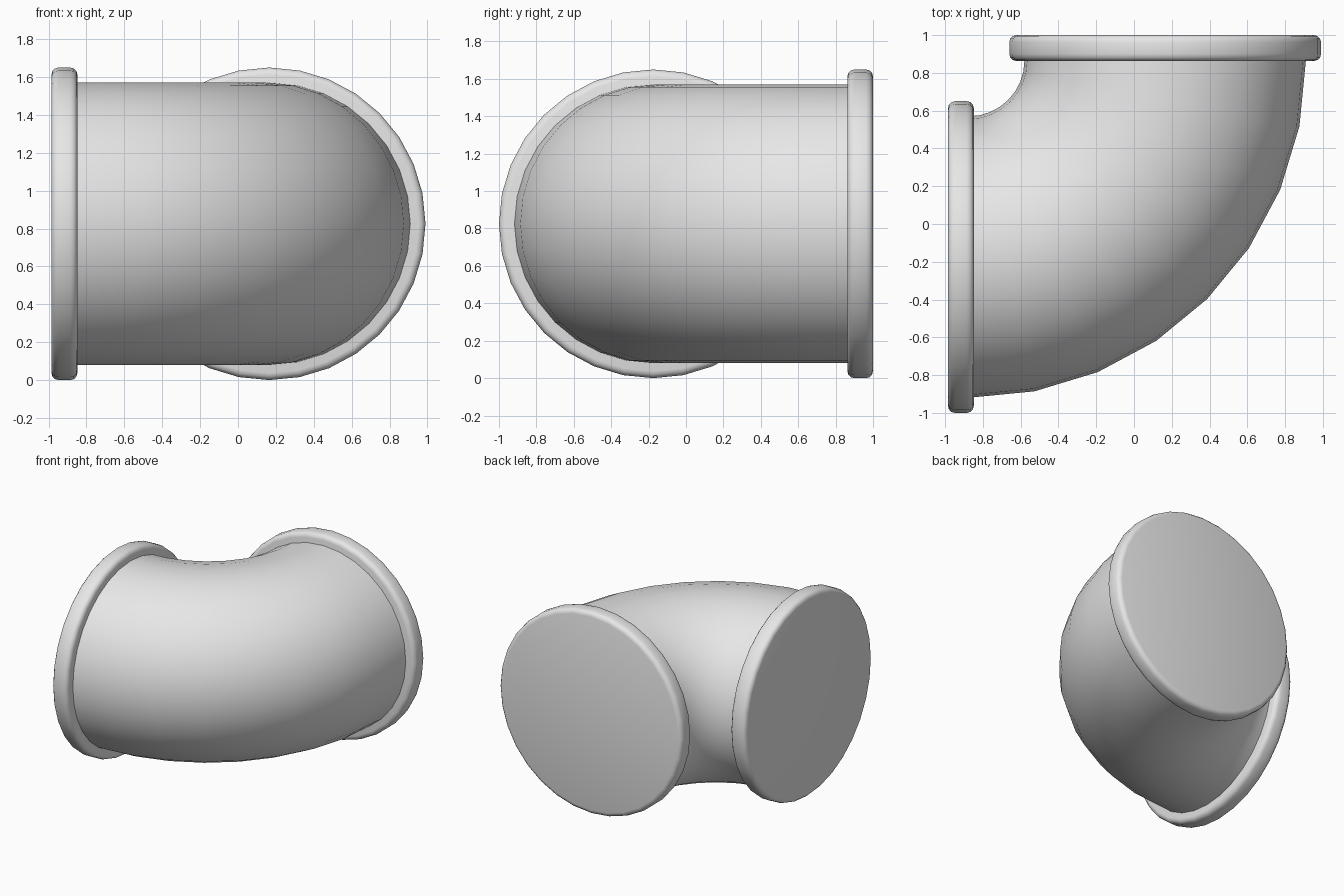
import bpy, bmesh
from math import radians, pi
from mathutils import Vector, Matrix

cube = bpy.data.objects.get("Cube")
if cube:
    bpy.data.objects.remove(cube, do_unlink=True)

SIDES = 32
MID_Z = 0.825
BEND_CENTRE = Vector((-0.875, 0.865, MID_Z))
BEND_RADIUS = 1.04
PIPE_RADIUS = 0.745
FLANGE_RADIUS = 0.825
FLANGE_DEPTH = 0.137

grey = bpy.data.materials.new("light_grey")
grey.use_nodes = True
colour = (0.8, 0.8, 0.8, 1)
grey.diffuse_color = colour
grey.node_tree.nodes["Principled BSDF"].inputs["Base Color"].default_value = colour


def finish(bm, name):
    bmesh.ops.recalc_face_normals(bm, faces=bm.faces)
    mesh = bpy.data.meshes.new(name)
    bm.to_mesh(mesh)
    bm.free()
    mesh.materials.append(grey)
    obj = bpy.data.objects.new(name, mesh)
    bpy.context.collection.objects.link(obj)
    bpy.ops.object.select_all(action='DESELECT')
    obj.select_set(True)
    bpy.context.view_layer.objects.active = obj
    bpy.ops.object.shade_smooth_by_angle(angle=radians(35))
    return obj


# Quarter-turn pipe: a ring swept around the bend centre
bm = bmesh.new()
start = BEND_CENTRE - Vector((0, BEND_RADIUS, 0))
ring = bmesh.ops.create_circle(
    bm, segments=SIDES, radius=PIPE_RADIUS,
    matrix=Matrix.Translation(start) @ Matrix.Rotation(pi / 2, 4, 'Y'))
bmesh.ops.spin(bm, geom=ring["verts"] + bm.edges[:], cent=BEND_CENTRE,
               axis=(0, 0, 1), angle=pi / 2, steps=8)
finish(bm, "elbow_pipe")


# Closed rounded collars on both ends
def flange(name, centre, axis):
    bm = bmesh.new()
    bmesh.ops.create_cone(
        bm, cap_ends=True, segments=SIDES, radius1=FLANGE_RADIUS,
        radius2=FLANGE_RADIUS, depth=FLANGE_DEPTH,
        matrix=Matrix.Translation(centre) @ Matrix.Rotation(pi / 2, 4, axis))
    rims = [e for e in bm.edges if any(len(f.verts) > 4 for f in e.link_faces)]
    bmesh.ops.bevel(bm, geom=rims, offset=0.037, segments=3, profile=0.5,
                    affect='EDGES')
    finish(bm, name)


flange("right_flange", (-0.985 + FLANGE_DEPTH / 2, start.y, MID_Z), 'Y')
flange("back_flange", (BEND_CENTRE.x + BEND_RADIUS, 1 - FLANGE_DEPTH / 2, MID_Z), 'X')
